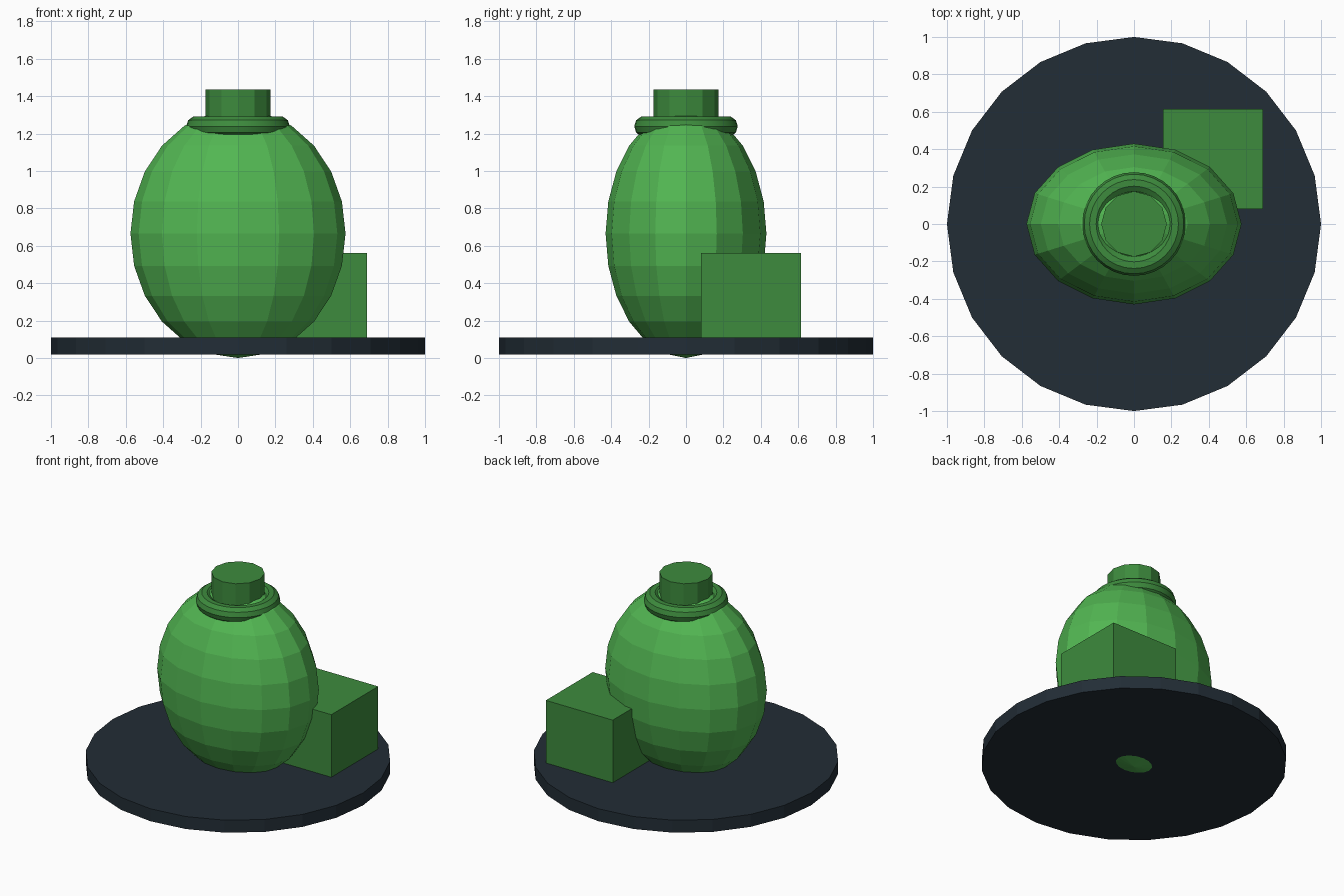
import bpy

cube = bpy.data.objects.get("Cube")
if cube:
    bpy.data.objects.remove(cube, do_unlink=True)


def material(name, rgb):
    """Flat material from 0-255 display values, converted to linear."""
    linear = [((c / 255 + 0.055) / 1.055) ** 2.4 for c in rgb]
    mat = bpy.data.materials.new(name)
    mat.use_nodes = True
    mat.diffuse_color = (*linear, 1)
    bsdf = next(n for n in mat.node_tree.nodes if n.type == "BSDF_PRINCIPLED")
    bsdf.inputs["Base Color"].default_value = (*linear, 1)
    return mat


def finish(name, mat, scale=(1, 1, 1)):
    """Name, scale and colour the newly added primitive."""
    obj = bpy.context.object
    obj.name = name
    obj.scale = scale
    bpy.ops.object.transform_apply(location=False, rotation=False, scale=True)
    obj.data.materials.append(mat)
    return obj


light_green = material("light green", (82, 182, 82))
dark_green = material("dark green", (61, 139, 61))
slate = material("dark slate", (34, 45, 54))

# Round base plate
bpy.ops.mesh.primitive_cylinder_add(vertices=24, radius=1, depth=0.09, location=(0, 0, 0.065))
finish("base_plate", slate)

# Faceted egg-shaped body, its tip just poking through the base
bpy.ops.mesh.primitive_uv_sphere_add(segments=16, ring_count=12, radius=1, location=(0, 0, 0.665))
finish("body", light_green, (0.575, 0.43, 0.665))

# Rounded collar around the neck
bpy.ops.mesh.primitive_torus_add(major_segments=32, minor_segments=10, major_radius=0.22,
                                 minor_radius=0.057, location=(0, 0, 1.238))
finish("collar", dark_green)
bpy.ops.object.shade_smooth_by_angle()

# Cap on top
bpy.ops.mesh.primitive_cylinder_add(vertices=12, radius=0.175, depth=0.235, location=(0, 0, 1.3175))
finish("cap", dark_green)

# Block beside the body, at the back left
bpy.ops.mesh.primitive_cube_add(size=0.535, location=(0.4225, 0.3475, 0.2945))
finish("side_block", dark_green)
